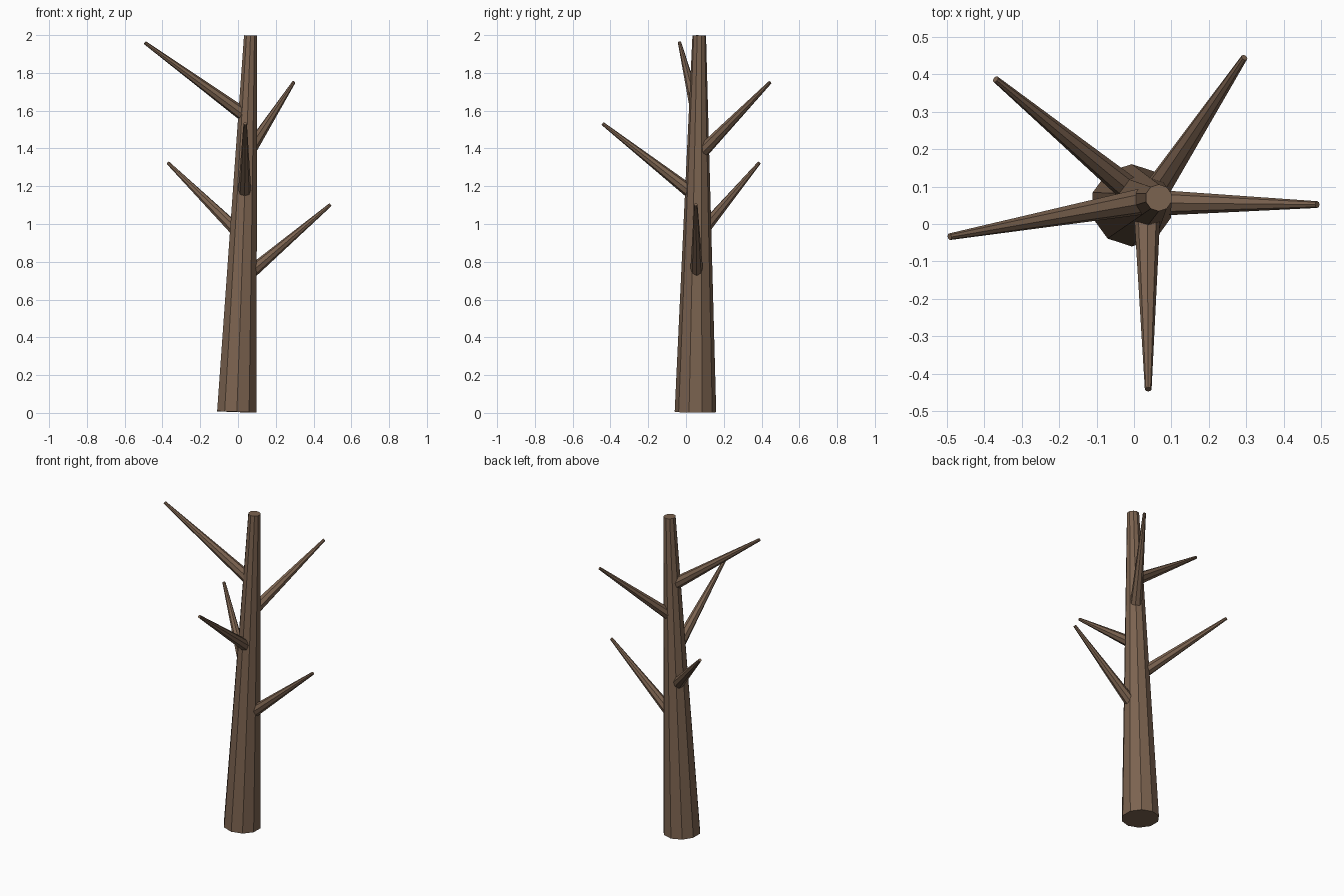
import bpy, bmesh, math
from mathutils import Vector

if "Cube" in bpy.data.objects:
    bpy.data.objects.remove(bpy.data.objects["Cube"])

bark = bpy.data.materials.new("bark")
bark.diffuse_color = (0.20, 0.125, 0.08, 1)
bark.use_nodes = True
bark.node_tree.nodes["Principled BSDF"].inputs["Base Color"].default_value = bark.diffuse_color


def limb(name, start, end, r1, r2, sides):
    """Flat-shaded tapered cylinder between two points."""
    a, b = Vector(start), Vector(end)
    turn = Vector((0, 0, 1)).rotation_difference(b - a)
    bm = bmesh.new()
    rings = []
    for centre, r in ((a, r1), (b, r2)):
        ring = []
        for i in range(sides):
            t = math.pi / 2 + 2 * math.pi * i / sides
            ring.append(bm.verts.new(centre + turn @ Vector((r * math.cos(t), r * math.sin(t), 0))))
        rings.append(ring)
    low, high = rings
    for i in range(sides):
        j = (i + 1) % sides
        bm.faces.new((low[i], low[j], high[j], high[i]))
    bm.faces.new(low[::-1])
    bm.faces.new(high)
    mesh = bpy.data.meshes.new(name)
    bm.to_mesh(mesh)
    bm.free()
    mesh.materials.append(bark)
    obj = bpy.data.objects.new(name, mesh)
    bpy.context.collection.objects.link(obj)
    return obj


# Leaning trunk
foot, crown = Vector((-0.006, 0.05, 0.005)), Vector((0.066, 0.07, 1.998))
limb("trunk", foot, crown, 0.11, 0.036, 10)

# Branches grow from the trunk axis: start height, tip
branches = [
    (0.70, (0.490, 0.052, 1.103)),
    (0.93, (-0.370, 0.387, 1.323)),
    (1.14, (0.038, -0.442, 1.532)),
    (1.36, (0.295, 0.445, 1.750)),
    (1.565, (-0.493, -0.034, 1.960)),
]
for n, (z, tip) in enumerate(branches, 1):
    root = foot.lerp(crown, z / 2)
    limb(f"branch_{n}", root, tip, 0.037, 0.009, 8)
